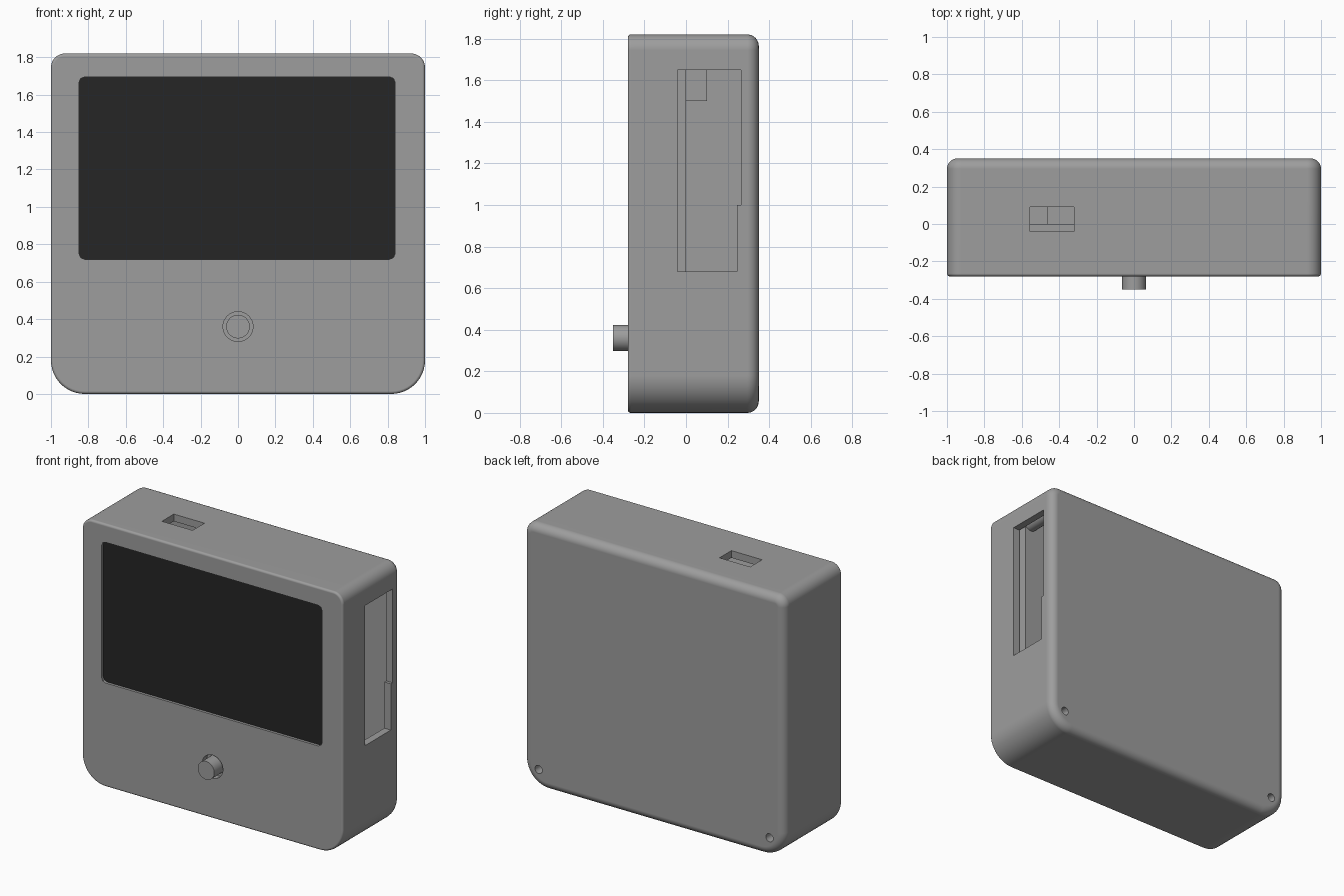
import bpy, bmesh, math
from mathutils import Matrix

if "Cube" in bpy.data.objects:
    bpy.data.objects.remove(bpy.data.objects["Cube"])


def material(name, value):
    m = bpy.data.materials.new(name)
    m.diffuse_color = (value, value, value, 1)
    m.use_nodes = True
    m.node_tree.nodes["Principled BSDF"].inputs["Base Color"].default_value = m.diffuse_color
    return m


GREY = material("case grey", 0.34)
BLACK = material("screen black", 0.019)


def add_object(name, bm, mat=GREY):
    bmesh.ops.recalc_face_normals(bm, faces=bm.faces)
    me = bpy.data.meshes.new(name)
    bm.to_mesh(me)
    bm.free()
    me.materials.append(mat)
    ob = bpy.data.objects.new(name, me)
    bpy.context.collection.objects.link(ob)
    return ob


def box(name, x0, x1, y0, y1, z0, z1, mat=GREY):
    bm = bmesh.new()
    bmesh.ops.create_cube(bm, size=1)
    for v in bm.verts:
        v.co = ((x0 + x1) / 2 + v.co.x * (x1 - x0),
                (y0 + y1) / 2 + v.co.y * (y1 - y0),
                (z0 + z1) / 2 + v.co.z * (z1 - z0))
    return add_object(name, bm, mat)


def cylinder(name, x, z, r, y0, y1, seg=48):
    bm = bmesh.new()
    rot = Matrix.Translation((x, (y0 + y1) / 2, z)) @ Matrix.Rotation(math.pi / 2, 4, 'X')
    bmesh.ops.create_cone(bm, cap_ends=True, segments=seg, radius1=r, radius2=r,
                          depth=y1 - y0, matrix=rot)
    return add_object(name, bm)


def outline(x0, x1, z0, z1, r_low, r_top, inset=0.0, steps=12):
    """Rounded rectangle in the xz plane, shrunk by inset."""
    pts = []
    corners = [(x1, z0, -1, 1, r_low, -90), (x1, z1, -1, -1, r_top, 0),
               (x0, z1, 1, -1, r_top, 90), (x0, z0, 1, 1, r_low, 180)]
    for cx, cz, sx, sz, r, start in corners:
        for i in range(steps + 1):
            a = math.radians(start + 90 * i / steps)
            pts.append((cx + sx * r + (r - inset) * math.cos(a),
                        cz + sz * r + (r - inset) * math.sin(a)))
    return pts


def loft(name, rings, mat=GREY):
    """Skin a list of (y, outline) rings and cap both ends."""
    bm = bmesh.new()
    loops = [[bm.verts.new((x, y, z)) for x, z in pts] for y, pts in rings]
    n = len(loops[0])
    for a, b in zip(loops, loops[1:]):
        for i in range(n):
            j = (i + 1) % n
            bm.faces.new((a[i], a[j], b[j], b[i]))
    bm.faces.new(loops[0])
    bm.faces.new(loops[-1])
    return add_object(name, bm, mat)


def select_only(ob):
    bpy.ops.object.select_all(action='DESELECT')
    ob.select_set(True)
    bpy.context.view_layer.objects.active = ob


def cut(ob, cutter):
    select_only(ob)
    mod = ob.modifiers.new("cut", 'BOOLEAN')
    mod.operation = 'DIFFERENCE'
    mod.solver = 'EXACT'
    mod.object = cutter
    bpy.ops.object.modifier_apply(modifier=mod.name)
    bpy.data.objects.remove(cutter)


def smooth(ob):
    select_only(ob)
    bpy.ops.object.shade_smooth_by_angle(angle=math.radians(30))
    wn = ob.modifiers.new("even normals", 'WEIGHTED_NORMAL')
    wn.keep_sharp = True


# Case: small round on the front rim, larger round on the back rim
FRONT, BACK, RF, RB = -0.28, 0.35, 0.015, 0.055


def case_ring(inset):
    return outline(-1, 1, 0, 1.82, 0.18, 0.075, inset)


rings = []
for i in range(5):
    a = math.pi / 2 * i / 4
    rings.append((FRONT + RF * (1 - math.cos(a)), case_ring(RF * (1 - math.sin(a)))))
for i in range(9):
    a = math.pi / 2 * i / 8
    rings.append((BACK - RB * (1 - math.sin(a)), case_ring(RB * (1 - math.cos(a)))))
case = loft("case", rings)

# Hollow inside
cut(case, loft("cavity", [(-0.23, case_ring(0.05)), (0.30, case_ring(0.05))]))

# Screen window with small rounded corners
WINDOW = outline(-0.85, 0.84, 0.72, 1.695, 0.03, 0.03, 0, 2)
cut(case, loft("window_cutter", [(-0.4, WINDOW), (-0.21, WINDOW)]))

# Side opening with a step, top slot, and button hole
cut(case, box("side_cutter", 0.9, 1.1, -0.04, 0.245, 0.68, 1.65))
cut(case, box("side_step_cutter", 0.9, 1.1, 0.1, 0.265, 1.0, 1.65))
cut(case, box("slot_cutter", -0.555, -0.32, -0.04, 0.09, 1.7, 1.9))
cut(case, cylinder("button_cutter", 0, 0.36, 0.08, -0.4, -0.21))

# Lower screw posts, drilled from the back together with the case
for side, x in (("right", 0.885), ("left", -0.885)):
    post = cylinder("lower_screw_post_" + side, x, 0.13, 0.055, -0.235, 0.305, 32)
    for ob in (case, post):
        cut(ob, cylinder("screw_cutter", x, 0.13, 0.028, 0.2, 0.5, 24))
    smooth(post)
    smooth(cylinder("upper_post_" + side, x, 1.70, 0.05, 0, 0.305, 32))
smooth(case)

# Screen panel set slightly back in the window
loft("screen", [(-0.262, WINDOW), (-0.21, WINDOW)], BLACK)

# Display module and connector inside the case
box("display_module", -0.93, 0.93, -0.215, 0, 0.64, 1.745)
box("connector", -0.62, -0.46, 0, 0.1, 1.5, 1.70)

# Push button with its flange
smooth(cylinder("button", 0, 0.36, 0.063, -0.35, -0.2))
smooth(cylinder("button_flange", 0, 0.36, 0.11, -0.232, -0.19))
